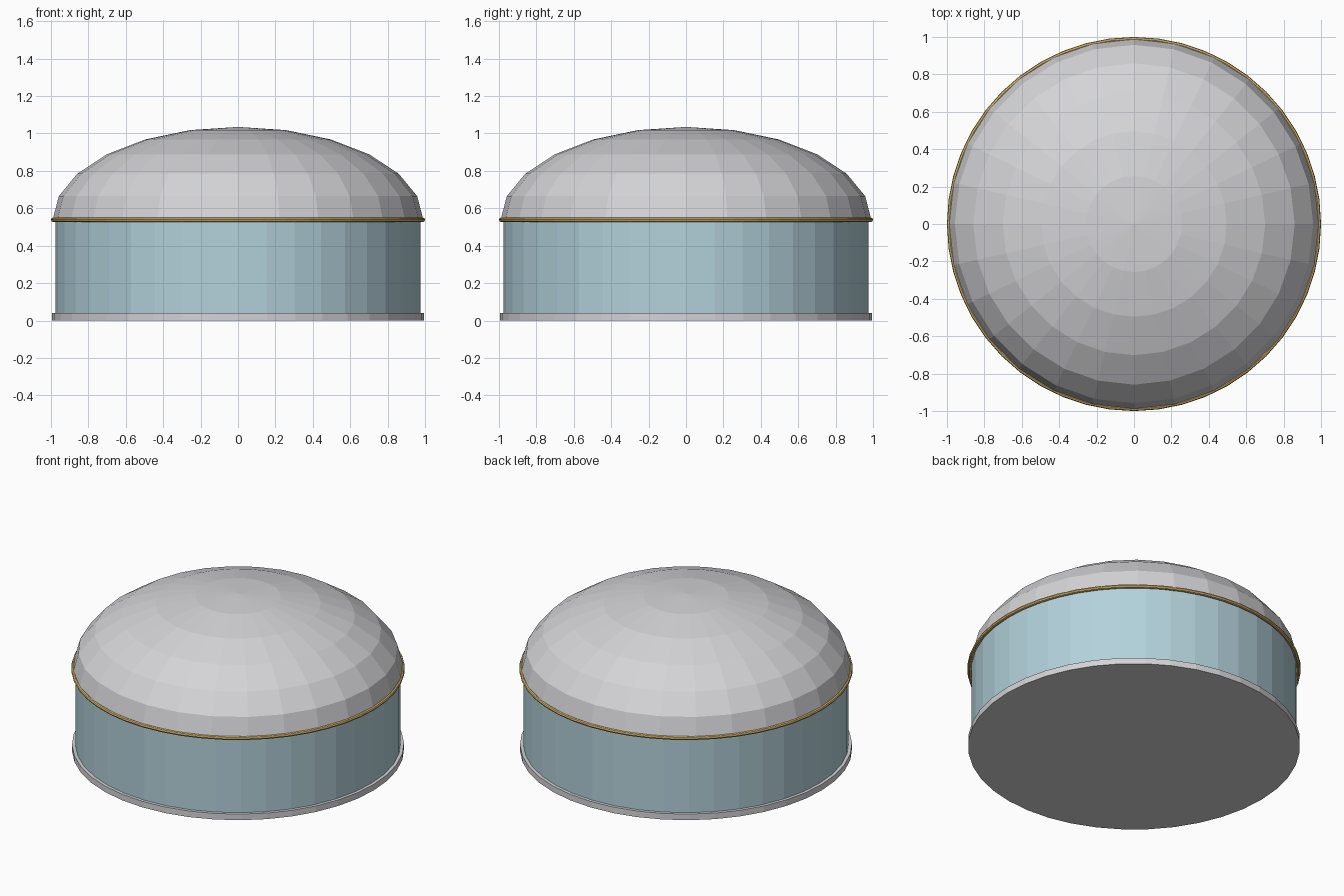
import bpy, bmesh, math

if "Cube" in bpy.data.objects:
    bpy.data.objects.remove(bpy.data.objects["Cube"])


def material(name, rgb):
    m = bpy.data.materials.new(name)
    m.diffuse_color = (*rgb, 1)
    m.use_nodes = True
    m.node_tree.nodes["Principled BSDF"].inputs["Base Color"].default_value = m.diffuse_color
    return m


GREY = material("light_grey", (0.66, 0.66, 0.68))
BLUE = material("pale_blue", (0.45, 0.64, 0.71))
GOLD = material("gold", (0.70, 0.47, 0.15))


def lathe(name, profile, sides, mat, closed=False):
    """Revolve an (r, z) profile about z; r = 0 ends become poles."""
    bm = bmesh.new()
    verts = [bm.verts.new((r, 0, z)) for r, z in profile]
    pairs = list(zip(verts, verts[1:])) + ([(verts[-1], verts[0])] if closed else [])
    edges = [bm.edges.new(p) for p in pairs]
    bmesh.ops.spin(bm, geom=verts + edges, cent=(0, 0, 0), axis=(0, 0, 1),
                   angle=math.tau, steps=sides, use_merge=False)
    bmesh.ops.remove_doubles(bm, verts=bm.verts, dist=1e-4)
    bmesh.ops.recalc_face_normals(bm, faces=bm.faces)
    mesh = bpy.data.meshes.new(name)
    bm.to_mesh(mesh)
    bm.free()
    mesh.materials.append(mat)
    obj = bpy.data.objects.new(name, mesh)
    bpy.context.collection.objects.link(obj)
    return obj


# Flat base plate and drum wall
lathe("base_plate", [(0, 0), (0.995, 0), (0.995, 0.04), (0, 0.04)], 40, GREY)
lathe("drum_wall", [(0, 0.04), (0.975, 0.04), (0.975, 0.535), (0, 0.535)], 40, BLUE)

# Faceted flattened dome
arc = [math.radians(15 * i) for i in range(7)]
dome = [(0.992 * math.sin(a), 0.535 + 0.5 * math.cos(a)) for a in arc]
lathe("dome_roof", dome + [(0, 0.535)], 28, GREY)

# Thin trim ring under the dome
ring = [(0.988 + 0.012 * math.cos(math.tau * i / 8),
         0.539 + 0.012 * math.sin(math.tau * i / 8)) for i in range(8)]
lathe("trim_ring", ring, 48, GOLD, closed=True)
